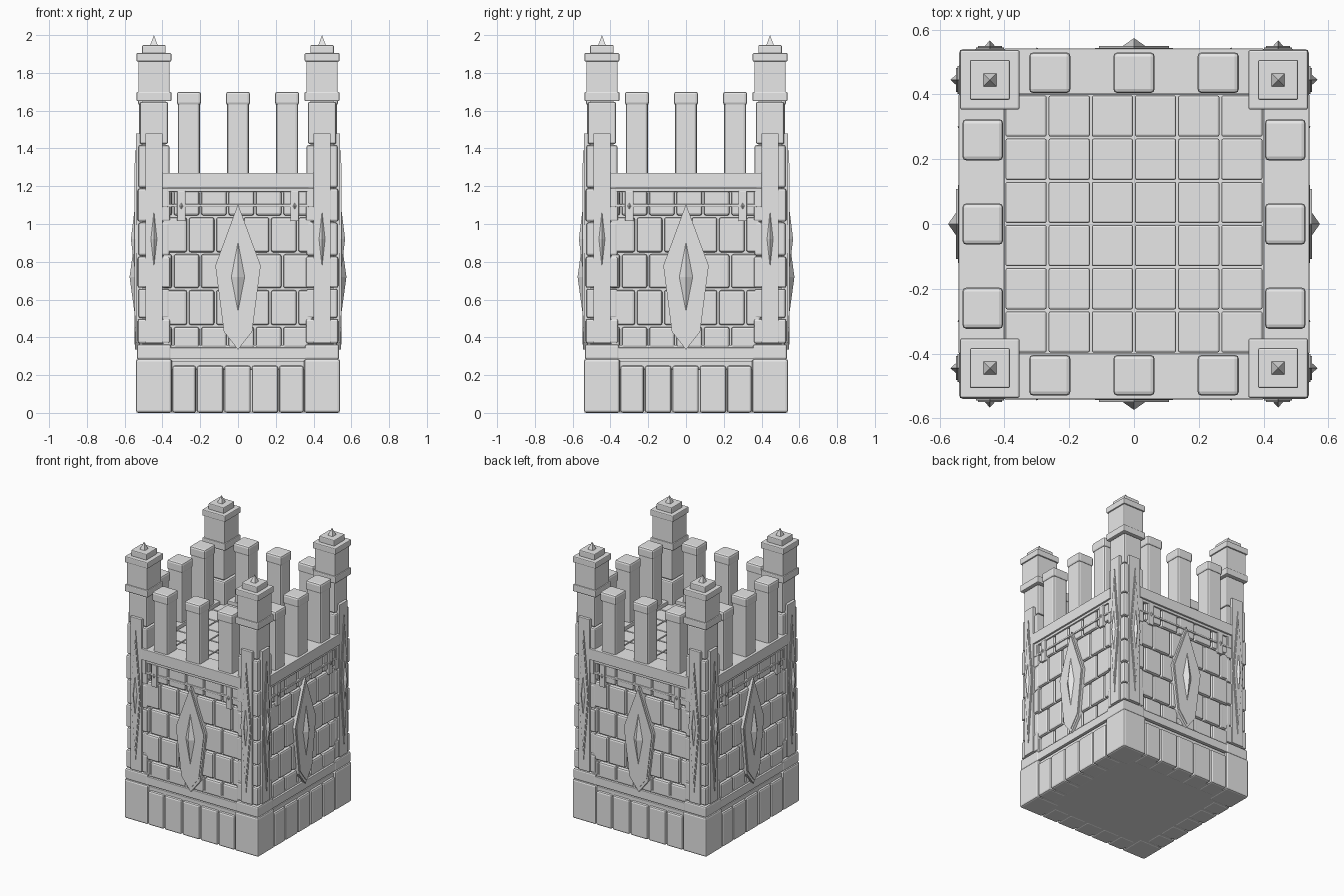
import bpy, bmesh, math
from mathutils import Matrix, Vector

cube = bpy.data.objects.get("Cube")
if cube:
    bpy.data.objects.remove(cube, do_unlink=True)

stone = bpy.data.materials.new("grey stone")
stone.use_nodes = True
stone.diffuse_color = (0.8, 0.8, 0.8, 1)
bsdf = next(n for n in stone.node_tree.nodes if n.type == 'BSDF_PRINCIPLED')
bsdf.inputs["Base Color"].default_value = stone.diffuse_color


def box(bm, x0, x1, y0, y1, z0, z1):
    """Axis-aligned block between two corners."""
    size = Matrix.Diagonal((x1 - x0, y1 - y0, z1 - z0, 1))
    mid = Matrix.Translation(((x0 + x1) / 2, (y0 + y1) / 2, (z0 + z1) / 2))
    bmesh.ops.create_cube(bm, size=1, matrix=mid @ size)


def plate(bm, outline, y_back, y_front):
    """Upright plate facing -y, from an (x, z) outline."""
    face = bm.faces.new([bm.verts.new((x, y_back, z)) for x, z in outline])
    ext = bmesh.ops.extrude_face_region(bm, geom=[face])
    moved = [v for v in ext["geom"] if isinstance(v, bmesh.types.BMVert)]
    bmesh.ops.translate(bm, verts=moved, vec=(0, y_front - y_back, 0))


def gem(bm, x, z, w, h, y_back, y_front):
    """Four-sided raised point facing -y."""
    ring = [bm.verts.new((x + a * w, y_back, z + b * h))
            for a, b in ((1, 0), (0, 1), (-1, 0), (0, -1))]
    tip = bm.verts.new((x, y_front, z))
    for i in range(4):
        bm.faces.new((ring[i], ring[(i + 1) % 4], tip))
    bm.faces.new(ring[::-1])


def finish(name, bm, bevel=0.0, sides=1):
    """Repeat the part round the tower and make an object of it."""
    if sides == 4:
        source = bm.verts[:] + bm.edges[:] + bm.faces[:]
        for k in (1, 2, 3):
            new = bmesh.ops.duplicate(bm, geom=source)["geom"]
            bmesh.ops.rotate(bm, cent=(0, 0, 0),
                             matrix=Matrix.Rotation(k * math.pi / 2, 3, 'Z'),
                             verts=[g for g in new if isinstance(g, bmesh.types.BMVert)])
    bmesh.ops.recalc_face_normals(bm, faces=bm.faces[:])
    mesh = bpy.data.meshes.new(name)
    bm.to_mesh(mesh)
    bm.free()
    mesh.materials.append(stone)
    obj = bpy.data.objects.new(name, mesh)
    bpy.context.collection.objects.link(obj)
    if bevel:
        mod = obj.modifiers.new("worn edges", 'BEVEL')
        mod.width = bevel
        mod.segments = 2
        mod.limit_method = 'ANGLE'
    return obj


C = 0.445  # corner turret centre

# solid core behind the stones
bm = bmesh.new()
box(bm, -0.5, 0.5, -0.5, 0.5, 0.002, 1.225)
finish("wall_core", bm)

# base course: large corner blocks with a row of stones between
bm = bmesh.new()
box(bm, -0.54, -0.35, -0.54, -0.35, 0, 0.285)
edges = (-0.35, -0.22, -0.075, 0.07, 0.215, 0.35)
for a, b in zip(edges, edges[1:]):
    box(bm, a + 0.003, b - 0.003, -0.54, -0.4, 0, 0.25)
finish("base_stones", bm, 0.012, 4)

# sill and stepped moulding above the base
bm = bmesh.new()
box(bm, -0.35, 0.35, -0.525, -0.45, 0.23, 0.275)
box(bm, -0.42, 0.42, -0.532, -0.45, 0.285, 0.345)
box(bm, -0.39, 0.39, -0.52, -0.45, 0.345, 0.36)
finish("lower_sill", bm, 0.004, 4)

# staggered wall stones
bm = bmesh.new()
rows = (0.34, 0.46, 0.655, 0.845, 1.04, 1.18)
for r, (z0, z1) in enumerate(zip(rows, rows[1:])):
    x = -0.345 if r % 2 == 0 else -0.41
    if r % 2 == 0:
        box(bm, -0.4, x - 0.005, -0.525, -0.46, z0 + 0.005, z1 - 0.005)
    while x < 0.36:
        end = min(x + 0.145, 0.4)
        box(bm, x + 0.005, end - 0.005, -0.525, -0.46, z0 + 0.005, z1 - 0.005)
        x += 0.145
finish("wall_stones", bm, 0.012, 4)

# parapet beam, moulding strip and hanging brackets
bm = bmesh.new()
box(bm, -0.4, 0.4, -0.542, -0.4, 1.19, 1.27)
box(bm, -0.4, 0.4, -0.532, -0.45, 1.17, 1.19)
box(bm, -0.4, 0.4, -0.532, -0.45, 1.09, 1.105)
for s in (-1, 1):
    box(bm, s * 0.385 - 0.015, s * 0.385 + 0.015, -0.535, -0.45, 1.09, 1.19)
    box(bm, s * 0.3 - 0.022, s * 0.3 + 0.022, -0.538, -0.45, 1.015, 1.175)
finish("parapet", bm, 0.004, 4)

bm = bmesh.new()
for s in (-1, 1):
    gem(bm, s * 0.3, 1.095, 0.011, 0.02, -0.537, -0.545)
finish("bracket_studs", bm, 0, 4)

# merlons with thicker caps
bm = bmesh.new()
for x in (-0.26, 0, 0.26):
    box(bm, x - 0.058, x + 0.058, -0.524, -0.41, 1.25, 1.65)
    box(bm, x - 0.064, x + 0.064, -0.53, -0.404, 1.63, 1.7)
finish("merlons", bm, 0.013, 4)

# floor tiles
bm = bmesh.new()
step = 0.8 / 6
for i in range(6):
    for j in range(6):
        x, y = -0.4 + i * step, -0.4 + j * step
        box(bm, x + 0.003, x + step - 0.003, y + 0.003, y + step - 0.003, 1.2, 1.25)
finish("floor_tiles", bm, 0.006)

# corner pillars of stacked quoins
bm = bmesh.new()
levels = (0.28, 0.365, 0.5, 0.66, 0.83, 1.01, 1.19, 1.42, 1.65)
for n, (z0, z1) in enumerate(zip(levels, levels[1:])):
    h = 0.09 if n == 0 else 0.075 if n == 7 else 0.086 if n % 2 else 0.082
    box(bm, -C - h, -C + h, -C - h, -C + h, z0 + 0.003, z1 - 0.003)
finish("corner_quoins", bm, 0.01, 4)

bm = bmesh.new()
box(bm, -0.505, -0.385, -0.505, -0.385, 0.3, 1.66)
finish("corner_cores", bm, 0, 4)

# turret heads with two bands, top slab and finial
bm = bmesh.new()
for h, z0, z1 in ((0.092, 1.65, 1.7), (0.083, 1.69, 1.87),
                  (0.092, 1.86, 1.905), (0.062, 1.9, 1.947)):
    box(bm, -C - h, -C + h, -C - h, -C + h, z0, z1)
finish("turret_heads", bm, 0.006, 4)

bm = bmesh.new()
bmesh.ops.create_cone(bm, cap_ends=True, segments=4, radius1=0.029, radius2=0, depth=0.055,
                      matrix=Matrix.Translation((-C, -C, 1.9725))
                      @ Matrix.Rotation(math.pi / 4, 4, 'Z'))
finish("turret_finials", bm, 0, 4)

# corner panels carrying long narrow lozenges
bm = bmesh.new()
for s in (-1, 1):
    box(bm, s * C - 0.046, s * C + 0.046, -0.54, -0.45, 0.37, 1.48)
finish("corner_panels", bm, 0.003, 4)

bm = bmesh.new()
for s in (-1, 1):
    for k, y in ((1, -0.545), (0.86, -0.549)):
        plate(bm, [(s * C + a * 0.043 * k, 0.92 + b * 0.47 * k)
                   for a, b in ((0, 1), (-1, 0), (0, -1), (1, 0))], -0.535, y)
    gem(bm, s * C, 0.92, 0.017, 0.155, -0.548, -0.567)
finish("corner_lozenges", bm, 0, 4)

# large shield on each wall with a raised point
bm = bmesh.new()
shield = [(0, 1.105), (-0.12, 0.78), (-0.075, 0.43), (0, 0.335),
          (0.075, 0.43), (0.12, 0.78)]
plate(bm, shield, -0.49, -0.544)
plate(bm, [(x * 0.9, 0.72 + (z - 0.72) * 0.93) for x, z in shield], -0.5, -0.549)
gem(bm, 0, 0.72, 0.037, 0.19, -0.548, -0.574)
finish("wall_shields", bm, 0, 4)
